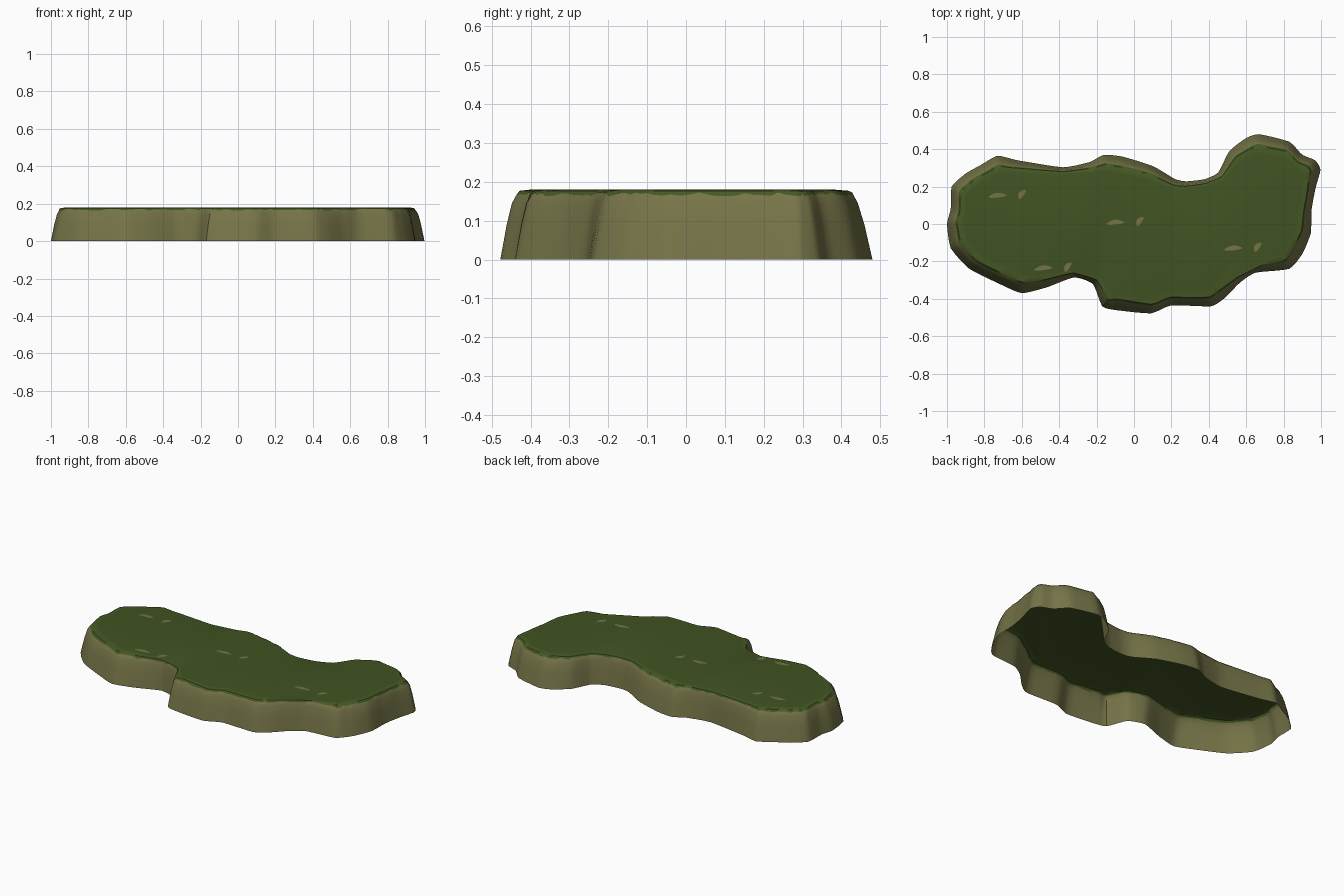
import bpy, bmesh, math, random
from mathutils import Vector

if "Cube" in bpy.data.objects:
    bpy.data.objects.remove(bpy.data.objects["Cube"])
random.seed(4)

def material(name, rgb):
    m = bpy.data.materials.new(name)
    m.diffuse_color = (*rgb, 1)
    m.use_nodes = True
    m.node_tree.nodes["Principled BSDF"].inputs["Base Color"].default_value = m.diffuse_color
    return m

EARTH = material("olive earth", (0.178, 0.174, 0.064))
GRASS = material("dark grass", (0.053, 0.087, 0.016))
RIM = material("grass rim", (0.060, 0.098, 0.018))

# Footprint, counterclockwise from the left end
OUTLINE = [(-1, 0), (-.98, -.13), (-.88, -.24), (-.72, -.32), (-.60, -.37), (-.47, -.34),
           (-.32, -.285), (-.22, -.32), (-.17, -.44), (-.10, -.46), (.09, -.478), (.20, -.435),
           (.41, -.44), (.48, -.40), (.57, -.31), (.65, -.26), (.83, -.24), (.90, -.16),
           (.945, -.05), (.95, .08), (.97, .19), (.997, .29), (.97, .34), (.90, .37),
           (.83, .44), (.67, .48), (.60, .46), (.51, .39), (.45, .275), (.38, .24),
           (.28, .228), (.22, .24), (.10, .31), (-.06, .36), (-.16, .37), (-.24, .33),
           (-.38, .303), (-.62, .34), (-.73, .365), (-.82, .315), (-.90, .27), (-.975, .20),
           (-.98, .08)]
STEPS = 5

def smooth_loop(pts):
    # softened polyline: mostly straight, slightly rounded
    p = [Vector(q) for q in pts]
    n, out = len(p), []
    for i in range(n):
        a, b, c, d = (p[(i + k) % n] for k in (-1, 0, 1, 2))
        for s in range(STEPS):
            t = s / STEPS
            cr = 0.5 * (2 * b + (c - a) * t + (2 * a - 5 * b + 4 * c - d) * t**2
                        + (3 * b - a - 3 * c + d) * t**3)
            out.append(cr * .5 + b.lerp(c, t) * .5)
    return out

base = smooth_loop(OUTLINE)
N = len(base)
REACH = 6
inward, width = [], []
for i in range(N):
    tan = (base[(i + REACH) % N] - base[i - REACH]).normalized()
    nrm = Vector((-tan.y, tan.x))
    mid = (base[(i + REACH) % N] + base[i - REACH]) / 2
    bend = (mid - base[i]).dot(nrm)          # positive on bulges
    inward.append(nrm)
    width.append(min(1.3, max(.35, .85 + bend * 14)))
# even out the inset so the slope flows round the bays
width = [sum(width[(i + k) % N] for k in range(-5, 6)) / 11 for i in range(N)]

# Island: open-bottomed bank with a ragged grass edge and a flat top
bm = bmesh.new()
PROFILE = [(0, 0), (.09, .016), (.145, .029), (.170, .040), (.177, .048), (.18, .075)]
rings = []
for level, (z, inset) in enumerate(PROFILE):
    ring = []
    for i in range(N):
        jz = random.uniform(-.007, .003) if level == 3 else 0
        p = base[i] + inward[i] * inset * width[i]
        ring.append(bm.verts.new((p.x, p.y, z + jz)))
    rings.append(ring)
for level in range(len(rings) - 1):
    for i in range(N):
        j = (i + 1) % N
        f = bm.faces.new((rings[level][i], rings[level][j], rings[level + 1][j], rings[level + 1][i]))
        f.material_index = 0 if level < 3 else 2
top = bm.faces.new(rings[-1])
top.material_index = 1
bmesh.ops.triangulate(bm, faces=[top])
me = bpy.data.meshes.new("island")
bm.to_mesh(me)
bm.free()
for m in (EARTH, GRASS, RIM):
    me.materials.append(m)
island = bpy.data.objects.new("island", me)
bpy.context.collection.objects.link(island)
bpy.context.view_layer.objects.active = island
island.select_set(True)
bpy.ops.object.shade_smooth_by_angle(angle=math.radians(35))

# Bare earth marks: thin curved plates lying on the grass
def mark(name, x, y, length, thick, angle):
    bm = bmesh.new()
    rows, K = [], 6
    for k in range(K + 1):
        t = k / K * 2 - 1
        w = thick / 2 * (1 - .8 * t * t)
        u, v = t * length / 2, .006 * (1 - t * t)
        row = []
        for s in (-1, 1):
            px, py = u, v + s * w
            c, sn = math.cos(angle), math.sin(angle)
            row.append(bm.verts.new((x + px * c - py * sn, y + px * sn + py * c, .1825)))
        rows.append(row)
    for a, b in zip(rows, rows[1:]):
        bm.faces.new((a[0], b[0], b[1], a[1]))
    me = bpy.data.meshes.new(name)
    bm.to_mesh(me)
    bm.free()
    me.materials.append(EARTH)
    bpy.context.collection.objects.link(bpy.data.objects.new(name, me))

for n, (x, y) in enumerate([(-.73, .148), (-.10, .004), (.53, -.134), (-.485, -.24)]):
    mark(f"long_earth_mark_{n}", x, y, .095, .026, .1)
    mark(f"short_earth_mark_{n}", x + .133, y + .009, .058, .028, .95)
